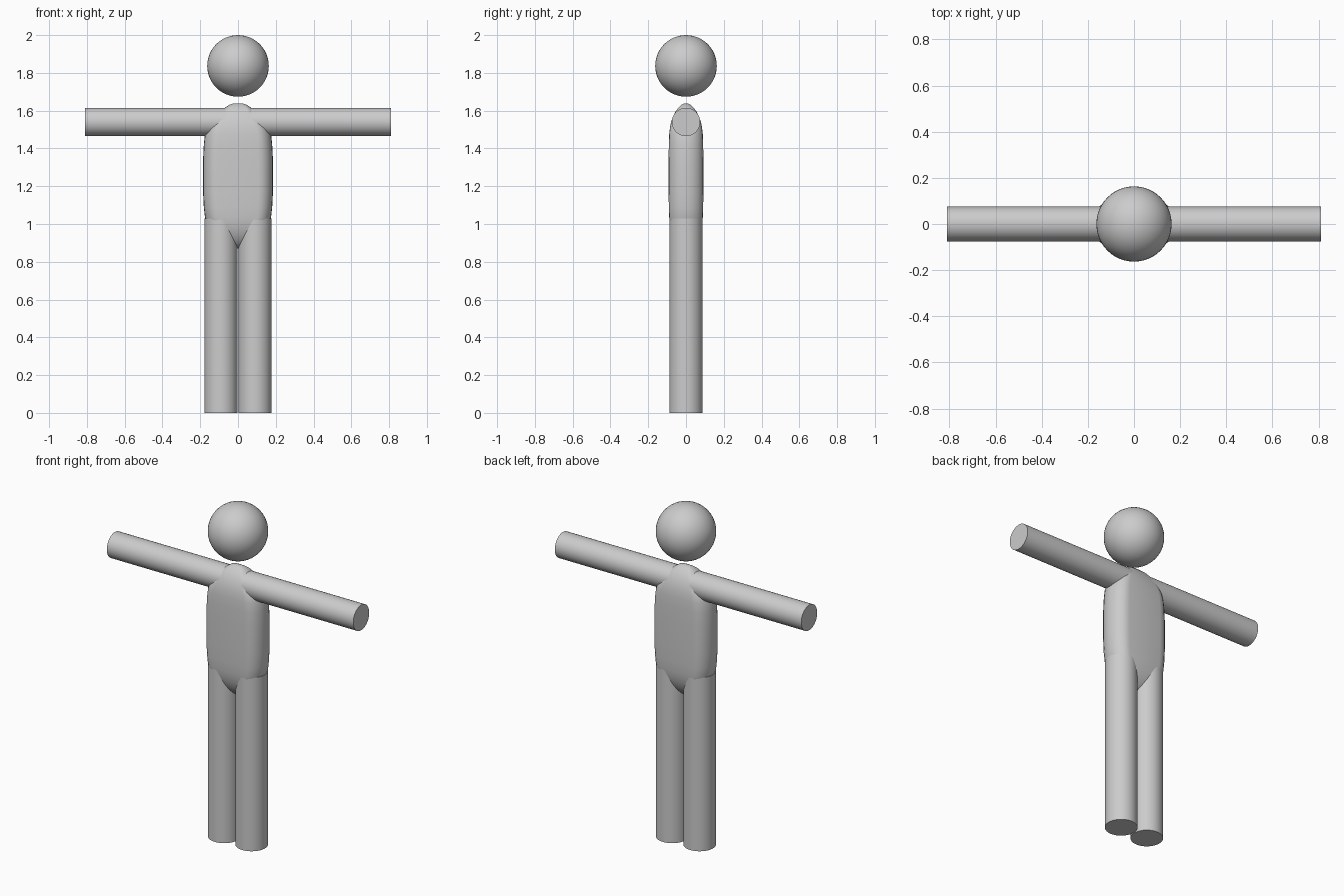
import bpy
import bmesh
from math import pi, cos, sin

cube = bpy.data.objects.get("Cube")
if cube:
    bpy.data.objects.remove(cube)

grey = bpy.data.materials.new("light_grey")
grey.use_nodes = True
colour = (0.6, 0.6, 0.6, 1)
grey.diffuse_color = colour
grey.node_tree.nodes["Principled BSDF"].inputs["Base Color"].default_value = colour


def finish(obj, name):
    obj.name = name
    obj.data.materials.append(grey)
    bpy.ops.object.select_all(action="DESELECT")
    obj.select_set(True)
    bpy.context.view_layer.objects.active = obj
    bpy.ops.object.shade_smooth_by_angle(angle=pi / 5)


def limb(name, radius, length, centre, rotation=(0, 0, 0)):
    bpy.ops.mesh.primitive_cylinder_add(vertices=48, radius=radius, depth=length,
                                        location=centre, rotation=rotation)
    finish(bpy.context.object, name)


# Head, floating above the body
bpy.ops.mesh.primitive_uv_sphere_add(segments=48, ring_count=24, radius=0.163,
                                     location=(0, 0, 1.837))
finish(bpy.context.object, "head")

# Arms and legs
for side, s in (("left", 1), ("right", -1)):
    limb(side + "_arm", 0.075, 0.79, (s * 0.415, 0, 1.54), (0, pi / 2, 0))
    limb(side + "_leg", 0.088, 1.03, (s * 0.09, 0, 0.515))

# Torso: (distance from end, half width, half depth), mirrored top to bottom
profile = [(0.001, 0.02, 0.008), (0.008, 0.044, 0.022), (0.025, 0.07, 0.041),
           (0.045, 0.091, 0.056), (0.07, 0.115, 0.069), (0.1, 0.142, 0.079),
           (0.13, 0.163, 0.085), (0.165, 0.175, 0.089), (0.22, 0.181, 0.091),
           (0.3, 0.185, 0.092)]
bottom, top = 0.87, 1.64
levels = [(bottom + t, w, d) for t, w, d in profile]
levels += [(top - t, w, d) for t, w, d in reversed(profile)]

bm = bmesh.new()
corner_steps = 12
rings = []
for z, w, d in levels:
    ring = []
    # Flat front and back, joined by rounded sides
    for sign in (1, -1):
        for i in range(corner_steps + 1):
            a = -pi / 2 + pi * i / corner_steps
            x = 0.58 * w + 0.42 * w * cos(a)
            ring.append(bm.verts.new((sign * x, sign * d * sin(a), z)))
    rings.append(ring)
for low, high in zip(rings, rings[1:]):
    for i in range(len(low)):
        j = (i + 1) % len(low)
        bm.faces.new((low[i], low[j], high[j], high[i]))
bm.faces.new(rings[0][::-1])
bm.faces.new(rings[-1])
bmesh.ops.recalc_face_normals(bm, faces=bm.faces)
mesh = bpy.data.meshes.new("torso")
bm.to_mesh(mesh)
bm.free()
torso = bpy.data.objects.new("torso", mesh)
bpy.context.collection.objects.link(torso)
finish(torso, "torso")
